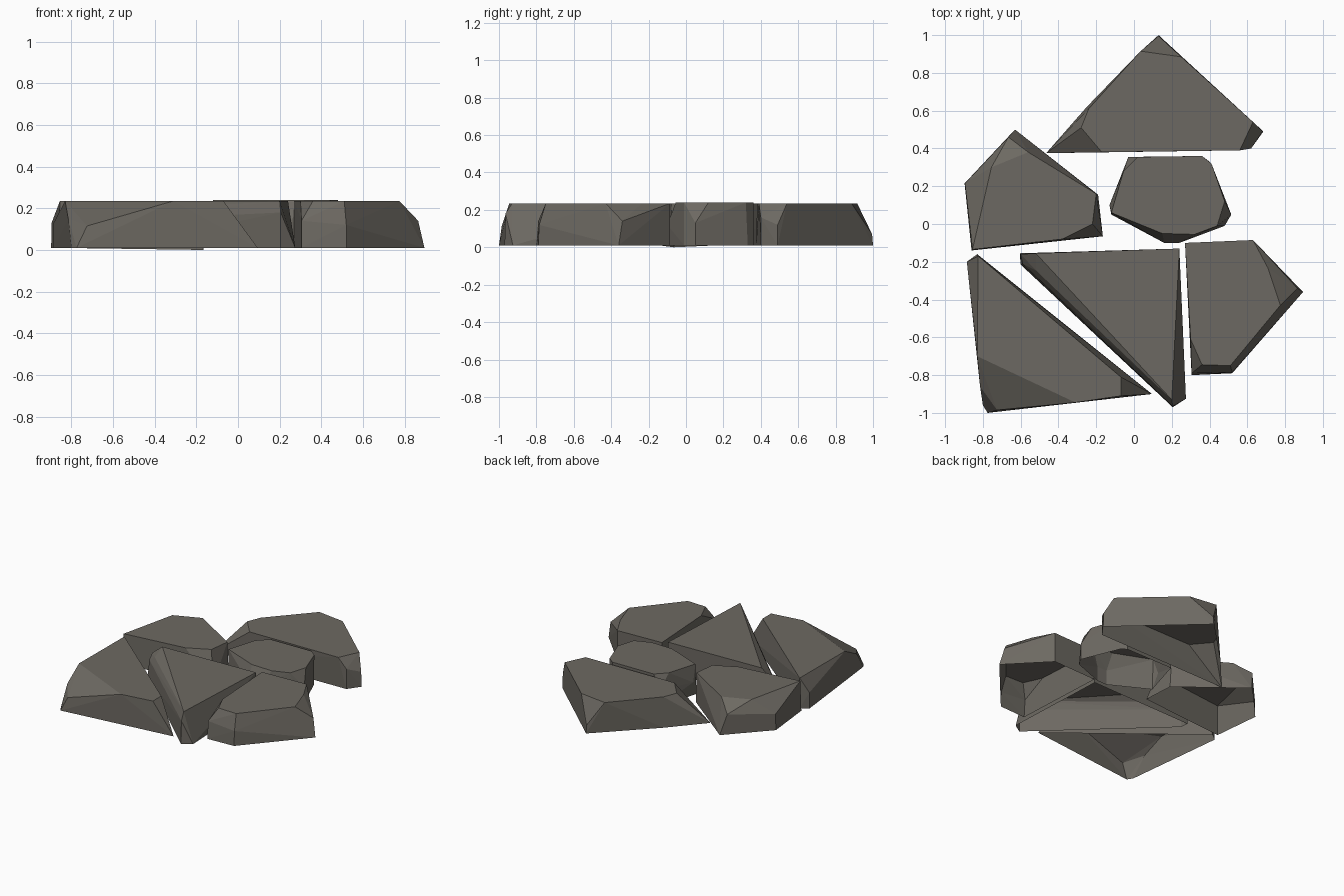
import bpy, bmesh, math

stone_mat = bpy.data.materials.new("warm_grey_stone")
stone_mat.diffuse_color = (0.152, 0.141, 0.122, 1)


def stone(name, foot, crown, chips=(), base=0.01, top=0.235):
    """Chiselled slab, open below: hull of a ground outline, a top outline and chipped corners."""
    bm = bmesh.new()
    pts = [(x, y, base) for x, y in foot] + [(x, y, top) for x, y in crown] + list(chips)
    for p in pts:
        bm.verts.new(p)
    res = bmesh.ops.convex_hull(bm, input=bm.verts[:])
    loose = {v for v in res["geom_interior"] + res["geom_unused"]
             if isinstance(v, bmesh.types.BMVert)}
    bmesh.ops.delete(bm, geom=list(loose), context='VERTS')
    bmesh.ops.recalc_face_normals(bm, faces=bm.faces[:])
    # the underside is open
    under = [f for f in bm.faces if f.normal.z < -0.9]
    bmesh.ops.delete(bm, geom=under, context='FACES')
    # merge coplanar hull triangles into flat facets
    bmesh.ops.dissolve_limit(bm, angle_limit=math.radians(2),
                             verts=bm.verts[:], edges=bm.edges[:])
    me = bpy.data.meshes.new(name)
    bm.to_mesh(me)
    bm.free()
    me.materials.append(stone_mat)
    bpy.context.collection.objects.link(bpy.data.objects.new(name, me))


# large triangular slab at the back
stone("back_stone",
      [(0.13, 1.0), (0.685, 0.49), (0.62, 0.40), (-0.465, 0.375), (-0.25, 0.62)],
      [(0.035, 0.915), (0.25, 0.885), (0.63, 0.54), (0.56, 0.39), (-0.17, 0.38),
       (-0.28, 0.51), (-0.24, 0.61)],
      [(0.13, 0.995, 0.07), (0.68, 0.49, 0.12), (0.62, 0.40, 0.16)])

# left slab with a chipped rear corner
stone("left_stone",
      [(-0.63, 0.50), (-0.86, -0.14), (-0.897, 0.215), (-0.19, 0.155)],
      [(-0.755, 0.30), (-0.56, 0.38), (-0.20, 0.16), (-0.22, 0.0), (-0.38, -0.08),
       (-0.855, -0.135)],
      [(-0.165, -0.065, 0.0), (-0.895, 0.215, 0.13), (-0.665, 0.46, 0.16)])

# small rounded stone in the centre
stone("centre_stone",
      [(-0.03, 0.355), (0.36, 0.36), (0.40, 0.33), (0.515, 0.05), (0.48, -0.01),
       (0.24, -0.10), (0.16, -0.10), (-0.12, 0.05)],
      [(-0.055, 0.28), (0.02, 0.355), (0.36, 0.36), (0.41, 0.32), (0.48, 0.12),
       (0.44, -0.01), (0.32, -0.055), (0.15, -0.05), (-0.12, 0.06)],
      [(-0.03, 0.355, 0.13), (-0.13, 0.10, 0.12), (0.515, 0.05, 0.13),
       (0.24, -0.10, 0.12), (0.16, -0.10, 0.12)], top=0.24)

# long wedge at the front left
stone("front_left_stone",
      [(-0.83, -0.16), (-0.885, -0.20), (-0.80, -0.96), (-0.775, -1.0), (0.095, -0.90)],
      [(-0.825, -0.17), (-0.83, -0.70), (-0.31, -0.945), (-0.07, -0.91), (-0.07, -0.81)],
      [(-0.885, -0.20, 0.13), (-0.725, -0.985, 0.115), (-0.815, -0.86, 0.15)])

# triangular wedge at the front middle
stone("front_middle_stone",
      [(-0.605, -0.155), (0.24, -0.13), (0.275, -0.925), (0.205, -0.97), (-0.60, -0.215)],
      [(-0.52, -0.155), (0.24, -0.13), (0.20, -0.93)],
      [(-0.52, -0.245, 0.19), (-0.60, -0.16, 0.17), (-0.59, -0.21, 0.14),
       (0.205, -0.965, 0.18)])

# pointed slab on the right
stone("right_stone",
      [(0.27, -0.10), (0.63, -0.085), (0.895, -0.36), (0.52, -0.79), (0.305, -0.80)],
      [(0.27, -0.10), (0.63, -0.085), (0.71, -0.235), (0.775, -0.43), (0.51, -0.75),
       (0.36, -0.745), (0.30, -0.61)],
      [(0.865, -0.34, 0.14), (0.305, -0.79, 0.14), (0.52, -0.785, 0.12)])
